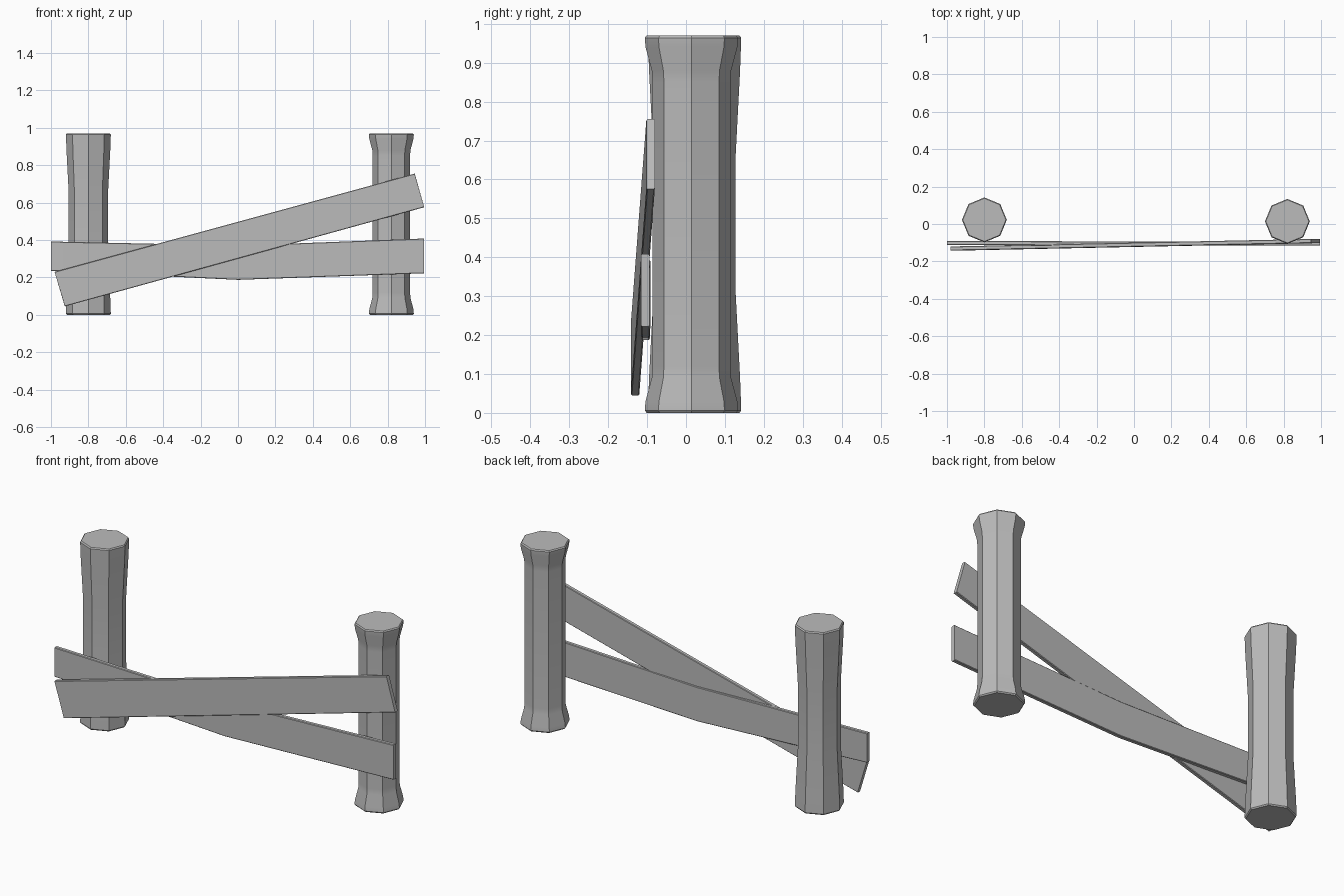
import bpy, bmesh, math

cube = bpy.data.objects.get("Cube")
if cube:
    bpy.data.objects.remove(cube, do_unlink=True)

grey = bpy.data.materials.new("plain_grey")
grey.use_nodes = True
color = (0.5, 0.5, 0.5, 1)
grey.diffuse_color = color
grey.node_tree.nodes["Principled BSDF"].inputs["Base Color"].default_value = color


def finish(name, bm):
    bmesh.ops.recalc_face_normals(bm, faces=bm.faces)
    mesh = bpy.data.meshes.new(name)
    bm.to_mesh(mesh)
    bm.free()
    mesh.materials.append(grey)
    obj = bpy.data.objects.new(name, mesh)
    bpy.context.collection.objects.link(obj)
    bpy.ops.object.select_all(action="DESELECT")
    obj.select_set(True)
    bpy.context.view_layer.objects.active = obj
    bpy.ops.object.shade_smooth_by_angle(angle=math.radians(30))


def loft(name, rings):
    """Skin matching closed rings of points and cap both ends."""
    bm = bmesh.new()
    loops = [[bm.verts.new(p) for p in ring] for ring in rings]
    n = len(loops[0])
    for a, b in zip(loops, loops[1:]):
        for i in range(n):
            j = (i + 1) % n
            bm.faces.new((a[i], a[j], b[j], b[i]))
    bm.faces.new(loops[0])
    bm.faces.new(loops[-1])
    finish(name, bm)


def post(name, x, y, profile, sides=8):
    rings = []
    for r, z in profile:
        angles = [math.tau * i / sides for i in range(sides)]
        rings.append([(x + r * math.cos(a), y + r * math.sin(a), z) for a in angles])
    loft(name, rings)


def plank(name, stations, thick=0.022, c=0.003):
    """Each station: bottom (x, z), top (x, z) and front y; corners chamfered by c."""
    rings = []
    for (xb, zb), (xt, zt), y in stations:
        back = y + thick
        rings.append([(xb, y + c, zb), (xb, back - c, zb), (xb, back, zb + c),
                      (xt, back, zt - c), (xt, back - c, zt), (xt, y + c, zt),
                      (xt, y, zt - c), (xb, y, zb + c)])
    loft(name, rings)


# Posts: one gently waisted, one with flared ends
H = 0.97
waisted = [(0.115, 0), (0.12, 0.006), (0.117, 0.09), (0.105, 0.32)]
flared = [(0.115, 0), (0.12, 0.006), (0.118, 0.03), (0.102, 0.09), (0.1, 0.12)]
for name, x, y, half in (("right_post", -0.8, 0.022, waisted),
                         ("left_post", 0.82, 0.014, flared)):
    post(name, x, y, half + [(r, H - z) for r, z in reversed(half)])

# Sagging rail across the front
plank("sagging_rail", [((-1, 0.235), (-1, 0.392), -0.113),
                       ((0, 0.187), (0, 0.37), -0.115),
                       ((0.995, 0.222), (0.995, 0.408), -0.116)])

# Fallen diagonal rail
plank("diagonal_rail", [((-0.926, 0.045), (-0.98, 0.23), -0.142),
                        ((0.995, 0.575), (0.945, 0.755), -0.102)])
